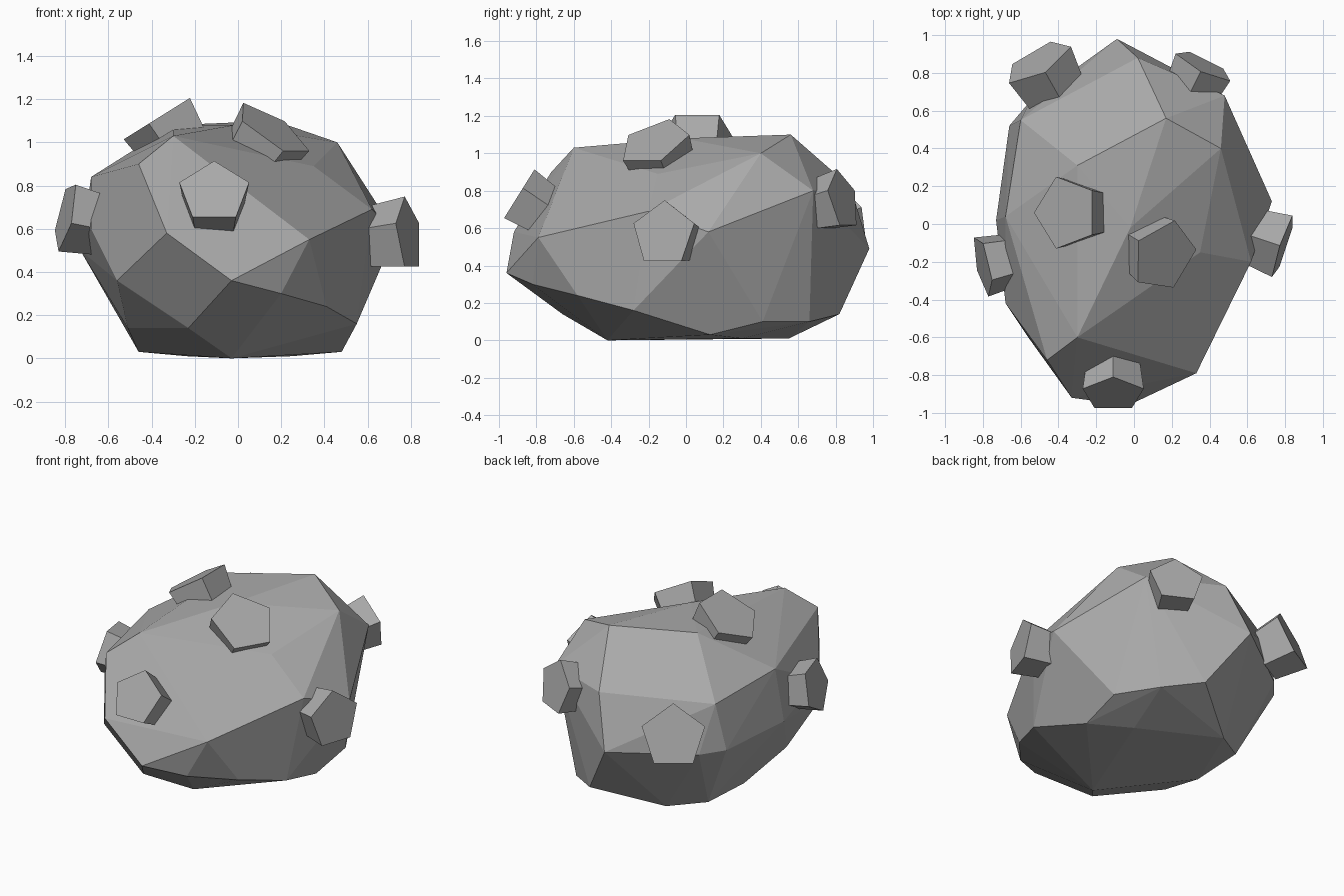
import bpy
import bmesh
from mathutils import Vector, Matrix
from math import cos, sin, pi, radians

default_cube = bpy.data.objects.get("Cube")
if default_cube:
    bpy.data.objects.remove(default_cube, do_unlink=True)


def make_material(name, colour):
    material = bpy.data.materials.new(name)
    material.use_nodes = True
    material.diffuse_color = colour
    shader = material.node_tree.nodes["Principled BSDF"]
    shader.inputs["Base Color"].default_value = colour
    shader.inputs["Roughness"].default_value = 0.9
    return material


stone = make_material("stone grey", (0.4, 0.4, 0.4, 1))


def hull_object(name, points):
    """Wrap a convex, flat-faced solid around the given corners."""
    bm = bmesh.new()
    for point in points:
        bm.verts.new(point)
    bmesh.ops.convex_hull(bm, input=bm.verts[:])
    loose = [v for v in bm.verts if not v.link_faces]
    bmesh.ops.delete(bm, geom=loose, context="VERTS")
    bmesh.ops.dissolve_limit(bm, angle_limit=radians(2),
                             verts=bm.verts[:], edges=bm.edges[:])
    bmesh.ops.recalc_face_normals(bm, faces=bm.faces[:])
    mesh = bpy.data.meshes.new(name)
    bm.to_mesh(mesh)
    bm.free()
    mesh.materials.append(stone)
    obj = bpy.data.objects.new(name, mesh)
    bpy.context.collection.objects.link(obj)
    return obj


# Boulder corners, grouped from the ground up to the crown
underside = [(-.03, -.42, 0), (.48, .13, .03), (.25, .3, .01),
             (-.24, .55, .01), (-.45, .41, .04), (-.46, .05, .03)]
lower_band = [(-.23, -.66, .14), (-.51, -.32, .14), (.55, -.28, .16),
              (.41, -.58, .24), (.2, -.82, .3), (.5, .41, .1),
              (.34, .66, .1), (.13, .82, .14)]
belt = [(-.03, -.96, .36), (-.56, -.6, .36), (-.33, -.92, .58),
        (.33, -.79, .55), (.73, .12, .58), (-.09, .98, .49),
        (-.55, .65, .47), (-.66, .52, .48), (-.73, .02, .5),
        (-.68, -.42, .6)]
shoulder = [(.62, -.2, .69), (.6, .29, .74), (.48, .68, .8),
            (.02, .88, .82), (-.6, .55, .78), (-.68, .04, .84)]
crown = [(-.46, -.72, .9), (-.3, -.6, 1.03), (.35, -.15, .89),
         (.46, .4, 1), (.17, .56, 1.1), (-.3, .31, 1.08),
         (-.02, -.02, 1.08)]
hull_object("boulder", underside + lower_band + belt + shoulder + crown)


def stone_chunk(name, centre, outward, radius, spin, depth=.2):
    """Five-sided block whose outer face is centred at the given point."""
    axis = Vector(outward).normalized()
    turn = axis.to_track_quat("Z", "Y").to_matrix().to_4x4()
    place = Matrix.Translation(centre) @ turn @ Matrix.Rotation(radians(spin), 4, "Z")
    corners = []
    for height, size in ((0, radius), (-depth, radius * .85)):
        for side in range(5):
            angle = side * 2 * pi / 5
            corners.append(place @ Vector((size * cos(angle), size * sin(angle), height)))
    hull_object(name, corners)


# Small chunks half sunk into the boulder
stone_chunk("front_chunk", (-.11, -.9, .77), (0, -.8, .5), .17, 90)
stone_chunk("left_side_chunk", (.79, -.12, .57), (.9, -.3, .1), .18, 90)
stone_chunk("right_side_chunk", (-.8, -.22, .66), (-.9, -.2, .2), .17, 60)
stone_chunk("top_right_chunk", (-.36, .06, 1.12), (-.5, 0, .8), .2, 54)
stone_chunk("top_left_chunk", (.16, -.17, 1.06), (.5, -.3, .75), .2, 90)
stone_chunk("back_right_chunk", (-.51, .86, .66), (-.4, .7, .3), .2, 20)
stone_chunk("back_left_chunk", (.37, .84, .75), (.4, .8, .2), .17, 90)
